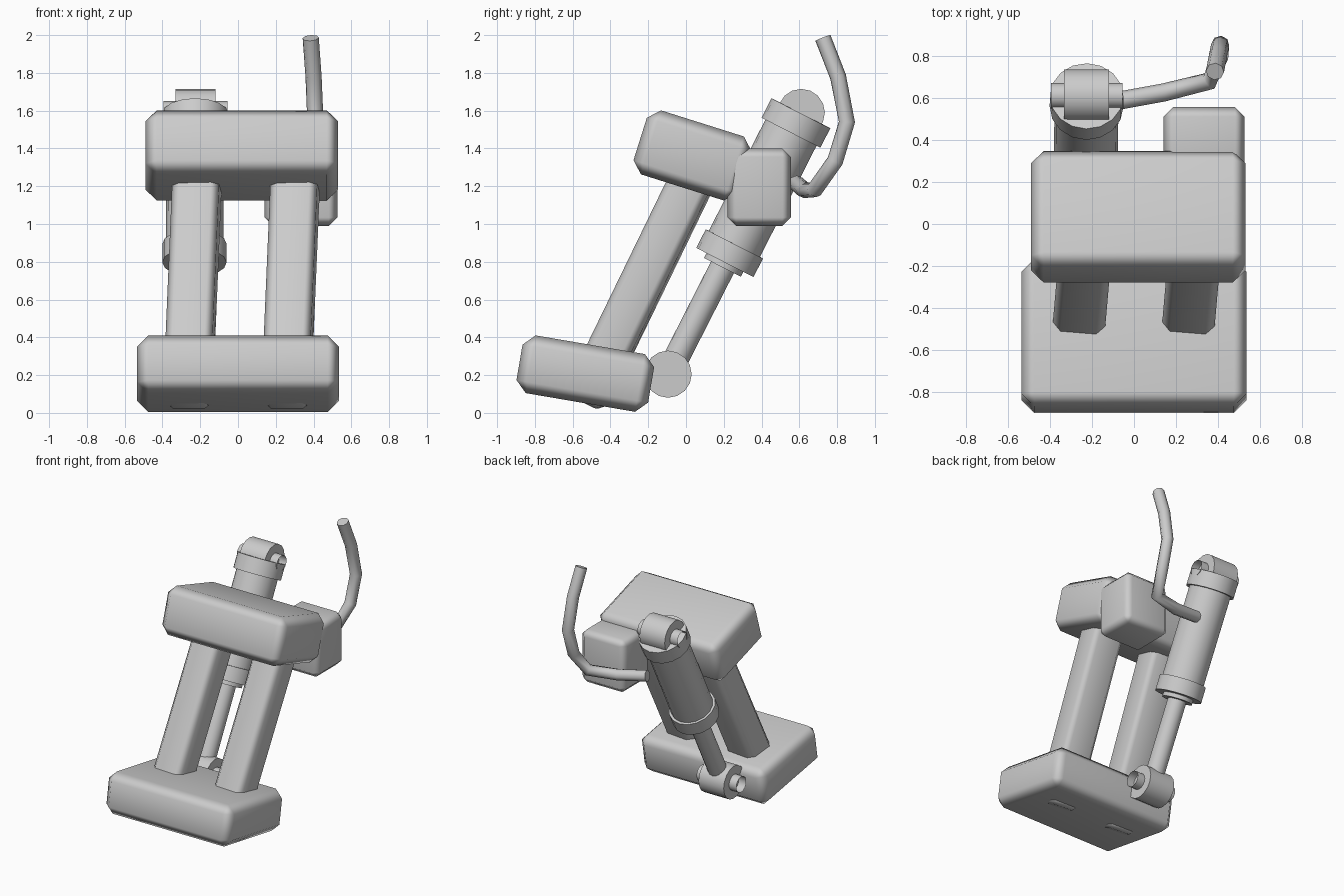
import bpy, bmesh
from math import radians, pi
from mathutils import Vector, Matrix, Euler

cube = bpy.data.objects.get("Cube")
if cube:
    bpy.data.objects.remove(cube, do_unlink=True)

GREY = (0.6, 0.6, 0.6, 1)
grey = bpy.data.materials.new("plain grey")
grey.use_nodes = True
grey.diffuse_color = GREY
grey.node_tree.nodes["Principled BSDF"].inputs["Base Color"].default_value = GREY


def finish(name, bm, angle):
    bmesh.ops.recalc_face_normals(bm, faces=bm.faces)
    mesh = bpy.data.meshes.new(name)
    bm.to_mesh(mesh)
    bm.free()
    mesh.materials.append(grey)
    ob = bpy.data.objects.new(name, mesh)
    bpy.context.collection.objects.link(ob)
    bpy.ops.object.select_all(action='DESELECT')
    ob.select_set(True)
    bpy.context.view_layer.objects.active = ob
    bpy.ops.object.shade_smooth_by_angle(angle=radians(angle))
    return ob


def block(name, centre, size, bevel, tilt=0, yaw=0):
    """Chamfered box with soft shading across the chamfers."""
    bm = bmesh.new()
    bmesh.ops.create_cube(bm, size=1)
    bmesh.ops.scale(bm, vec=size, verts=bm.verts)
    bmesh.ops.bevel(bm, geom=bm.edges[:], offset=bevel, segments=1, affect='EDGES')
    ob = finish(name, bm, 60)
    ob.location = centre
    ob.rotation_euler = (radians(tilt), 0, radians(yaw))
    ob.modifiers.new("even shading", 'WEIGHTED_NORMAL').keep_sharp = True


def cylinder(name, start, end, radius, caps=True):
    """Round bar between two points."""
    start, end = Vector(start), Vector(end)
    axis = end - start
    turn = axis.to_track_quat('Z', 'Y').to_matrix().to_4x4()
    bm = bmesh.new()
    bmesh.ops.create_cone(bm, cap_ends=caps, segments=16, radius1=radius, radius2=radius,
                          depth=axis.length,
                          matrix=Matrix.Translation((start + end) / 2) @ turn)
    finish(name, bm, 40)


# Foot, legs and head
block("foot_block", (0, -0.533, 0.208), (1.07, 0.707, 0.31), 0.06, tilt=-9.7)
for side, x in (("right", -0.24), ("left", 0.28)):
    block(side + "_leg", (x, -0.235, 0.68), (0.25, 0.23, 1.39), 0.04, tilt=-26, yaw=-5)
block("head_block", (0.02, 0.034, 1.363), (1.02, 0.58, 0.355), 0.06, tilt=-17.5)
block("rear_box", (0.333, 0.388, 1.195), (0.385, 0.335, 0.41), 0.045)

# Piston, measured along its axis from the lower joint
low = Vector((-0.235, -0.095, 0.205))
high = Vector((-0.225, 0.61, 1.59))
axis = (high - low).normalized()
for name, a, b, radius in (
        ("piston_rod", 0, 0.75, 0.068),
        ("rod_seal", 0.635, 0.70, 0.11),
        ("lower_collar", 0.664, 0.774, 0.17),
        ("barrel", 0.70, 1.50, 0.152),
        ("upper_collar", 1.435, 1.55, 0.175)):
    cylinder(name, low + axis * a, low + axis * b, radius)

# Joint eyes with hollow pins
for name, centre in (("lower", low), ("upper", high)):
    for part, half, radius, caps in (("eye", 0.107, 0.125, True), ("pin", 0.17, 0.06, False)):
        offset = Vector((half, 0, 0))
        cylinder(f"{name}_{part}", centre - offset, centre + offset, radius, caps)

# Hose from the barrel up into the air
path = [(-0.08, 0.585, 1.215), (0.14, 0.625, 1.18), (0.36, 0.68, 1.18),
        (0.405, 0.79, 1.335), (0.41, 0.852, 1.54), (0.4, 0.805, 1.78), (0.385, 0.725, 1.985)]
curve = bpy.data.curves.new("hose", 'CURVE')
curve.dimensions = '3D'
curve.bevel_depth = 0.043
curve.bevel_resolution = 2
curve.use_fill_caps = True
spline = curve.splines.new('POLY')
spline.points.add(len(path) - 1)
for point, co in zip(spline.points, path):
    point.co = (*co, 1)
curve.materials.append(grey)
bpy.context.collection.objects.link(bpy.data.objects.new("hose", curve))
